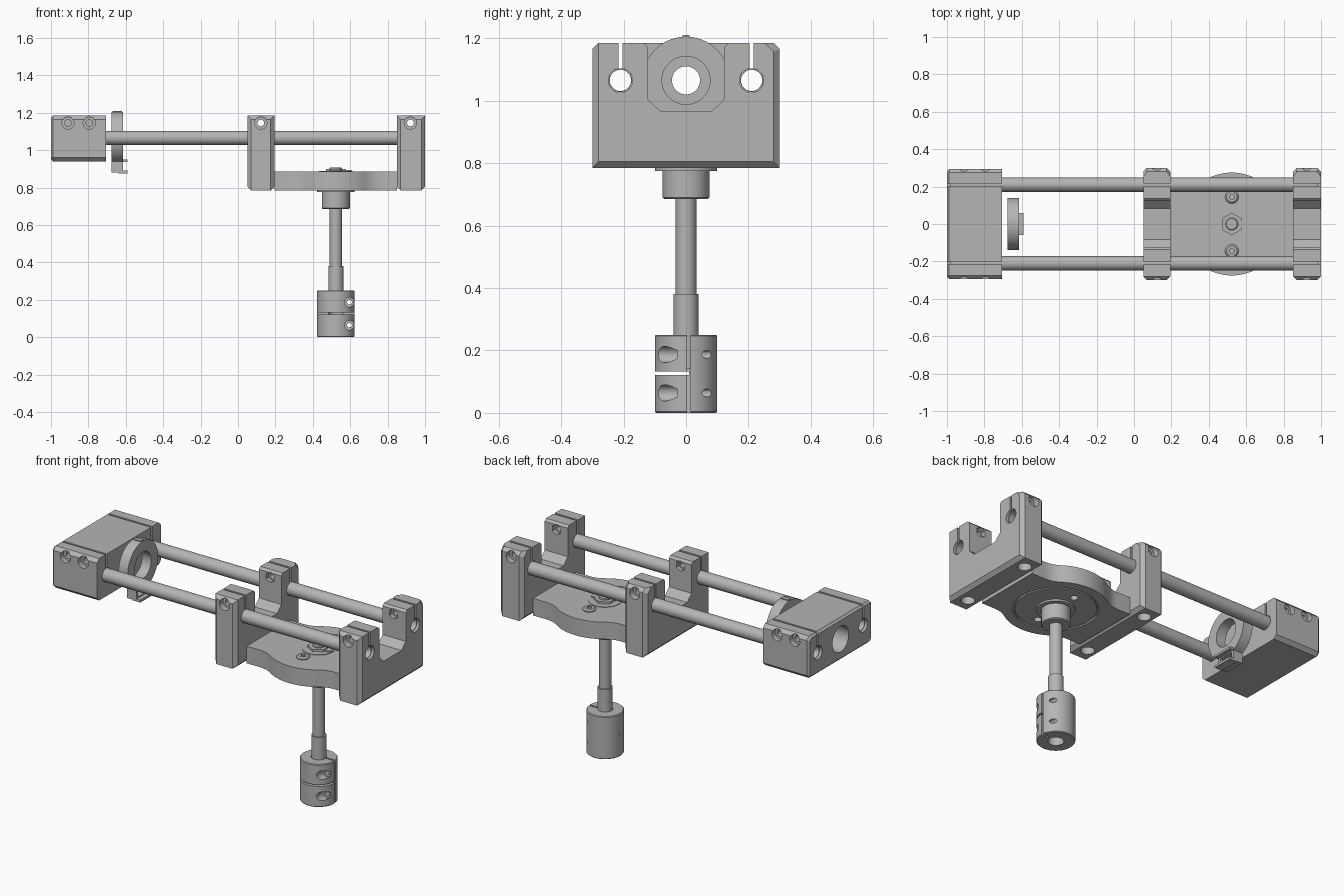
import bpy, bmesh, math
from mathutils import Vector

if "Cube" in bpy.data.objects:
    bpy.data.objects.remove(bpy.data.objects["Cube"])

grey = bpy.data.materials.new("machined_grey")
grey.diffuse_color = (0.46, 0.46, 0.46, 1)
grey.use_nodes = True
grey.node_tree.nodes["Principled BSDF"].inputs["Base Color"].default_value = grey.diffuse_color

# maps (u, v, w) to xyz, with w running along the given axis
MAP = {'x': lambda u, v, w: (w, u, v),
       'y': lambda u, v, w: (u, w, v),
       'z': lambda u, v, w: (u, v, w)}


def prism(name, pts, axis, a, b, chamfer=0, pick=None):
    """Extrude a flat outline along an axis; chamfer edges chosen by pick."""
    bm = bmesh.new()
    lo = [bm.verts.new(MAP[axis](u, v, a)) for u, v in pts]
    hi = [bm.verts.new(MAP[axis](u, v, b)) for u, v in pts]
    bm.faces.new(lo)
    bm.faces.new(hi)
    n = len(pts)
    for i in range(n):
        j = (i + 1) % n
        bm.faces.new((lo[i], lo[j], hi[j], hi[i]))
    bmesh.ops.recalc_face_normals(bm, faces=bm.faces)
    if chamfer:
        edges = [e for e in bm.edges if pick(e.verts[0].co, e.verts[1].co)]
        bmesh.ops.bevel(bm, geom=edges, offset=chamfer, segments=1,
                        affect='EDGES', profile=0.5)
    me = bpy.data.meshes.new(name)
    bm.to_mesh(me)
    bm.free()
    me.materials.append(grey)
    ob = bpy.data.objects.new(name, me)
    bpy.context.collection.objects.link(ob)
    return ob


def cyl(name, axis, u, v, r, a, b, n=48, chamfer=0):
    pts = [(u + r * math.cos(2 * math.pi * (i + .5) / n),
            v + r * math.sin(2 * math.pi * (i + .5) / n)) for i in range(n)]
    k = 'xyz'.index(axis)
    return prism(name, pts, axis, a, b, chamfer, lambda p, q: abs(p[k] - q[k]) < 1e-6)


def box(name, x0, x1, y0, y1, z0, z1):
    return prism(name, [(x0, y0), (x1, y0), (x1, y1), (x0, y1)], 'z', z0, z1)


def activate(ob):
    bpy.ops.object.select_all(action='DESELECT')
    ob.select_set(True)
    bpy.context.view_layer.objects.active = ob


def cut(ob, cutters, op='DIFFERENCE'):
    activate(ob)
    for c in cutters:
        m = ob.modifiers.new("cut", 'BOOLEAN')
        m.operation, m.solver, m.object = op, 'EXACT', c
        bpy.ops.object.modifier_apply(modifier=m.name)
        bpy.data.objects.remove(c)
    return ob


ROD_Y, ROD_Z, ROD_R = 0.21, 1.065, 0.038
TOP = 1.185


def clamp_cuts(x0, x1, screws):
    """Rod bores, clamp slots and clamp screw holes for both rods."""
    out = []
    for s in (-1, 1):
        y = s * ROD_Y
        out.append(cyl("c", 'x', y, ROD_Z, ROD_R + .001, x0 - .1, x1 + .1))
        out.append(box("c", x0 - .1, x1 + .1, y - .006, y + .006, ROD_Z, TOP + .1))
        for sx in screws:
            out.append(cyl("c", 'y', sx, 1.145, .033, *sorted((s * .265, s * .4)), n=32))
            out.append(cyl("c", 'y', sx, 1.145, .018, *sorted((s * .11, s * .3)), n=24))
    return out


# end block with stepped centre bore
pts = [(-.295, .96), (-.275, .94), (.275, .94), (.295, .96),
       (.295, TOP - .02), (.275, TOP), (-.275, TOP), (-.295, TOP - .02)]
end_block = prism("end_block", pts, 'x', -1, -.705, .012,
                  lambda p, q: p.x == q.x == -1)
cut(end_block, clamp_cuts(-1, -.705, (-.91, -.795)) + [
    cyl("c", 'x', 0, ROD_Z, .045, -1.1, -.6),
    cyl("c", 'x', 0, ROD_Z, .075, -1.1, -.88)])

# two U-shaped uprights of the carriage
half = [(.3, .785), (.3, TOP - .02), (.28, TOP), (.135, TOP), (.122, TOP - .013),
        (.122, 1.005), (.083, .967)]
outline = half + [(-y, z) for y, z in reversed(half)]
for name, x0, x1, sx in (("inner_upright", .05, .195, .122),
                         ("outer_upright", .85, 1.0, .922)):
    up = prism(name, outline, 'x', x0, x1, .02,
               lambda p, q: p.x == q.x and abs(p.y) > .29 and abs(q.y) > .27)
    cuts = clamp_cuts(x0, x1, (sx,))
    for s in (-1, 1):
        cuts.append(cyl("c", 'y', sx, 1.145, .03, *sorted((s * .1, s * .145)), n=6))
        cuts.append(cyl("c", 'z', sx, s * .225, .036, .7, .9, n=32))
    cut(up, cuts)

# carriage plate: round bulge blended into straight sides
CX, R, W, F = .523, .275, .2, .15
d = math.sqrt((R + F) ** 2 - (W + F) ** 2)
ang = math.atan2(W + F, d)
quarter = [(.327, W)]
for i in range(9):
    t = -math.pi / 2 - (math.pi / 2 - ang) * i / 8
    quarter.append((d + F * math.cos(t), W + F + F * math.sin(t)))
for i in range(1, 13):
    t = ang + (math.pi / 2 - ang) * i / 12
    quarter.append((R * math.cos(t), R * math.sin(t)))
upper = quarter + [(-x, y) for x, y in reversed(quarter[:-1])]
pts = [(CX + x, y) for x, y in upper] + [(CX + x, -y) for x, y in reversed(upper)]
plate = prism("carriage_plate", pts, 'z', .785, .885)
groove = cut(cyl("c", 'z', CX, 0, .22, .7, .795, 64), [cyl("c", 'z', CX, 0, .21, .6, .9, 64)])
cut(plate, [groove] + [cyl("c", 'z', CX, s * .145, .02, .7, .83, 24) for s in (-1, 1)])

# guide rods (hollow)
for name, s in (("front_rod", -1), ("back_rod", 1)):
    rod = cyl(name, 'x', s * ROD_Y, ROD_Z, ROD_R, -.985, .985)
    cut(rod, [cyl("c", 'x', s * ROD_Y, ROD_Z, .034, -1.1, 1.1)])

# collar ring with top lug and forked foot
ring = cyl("collar_ring", 'x', 0, ROD_Z, .14, -.675, -.615, 64)
cut(ring, [box("c", -.675, -.615, -.06, .06, .88, .97),
           box("c", -.67, -.62, -.012, .012, 1.19, 1.21)], 'UNION')
cut(ring, [cyl("c", 'x', 0, ROD_Z, .077, -.8, -.5),
           box("c", -.65, -.5, -.045, .045, .897, .93)])
box("collar_foot_lower", -.64, -.59, -.06, .06, .876, .89)
box("collar_foot_upper", -.64, -.59, -.06, .06, .937, .95)

# plate screws with socket heads
for name, s in (("front_screw", -1), ("back_screw", 1)):
    scr = cyl(name, 'z', CX, s * .145, .036, .88, .9, 32, .008)
    cut(scr, [cyl("c", 'z', CX, s * .145, .015, .89, 1, 6)])

# nut and washer on the shaft
cyl("washer", 'z', CX, 0, .09, .88, .888)
cyl("shaft_nut", 'z', CX, 0, .06, .885, .9, 6)
cyl("nut_pin", 'z', CX + .065, 0, .02, .885, .895, 24)

# hub, flange and stepped drive shaft
cyl("hub_flange", 'z', CX, 0, .1, .775, .79)
hub = cyl("hub", 'z', CX, 0, .075, .685, .785, 48, .005)
cyl("drive_shaft", 'z', CX, 0, .033, .37, .908, 48, .004)
cyl("shaft_sleeve", 'z', CX, 0, .04, .14, .38)

# clamp coupling: bore, side slot, half-depth groove, clamp screws
coupling = cyl("shaft_coupling", 'z', CX, 0, .1, 0, .25, 64, .004)
cuts = [cyl("c", 'z', CX, 0, .041, -.1, .3),
        box("c", CX, .7, .004, .014, -.1, .3),
        box("c", .3, .7, -.2, .01, .122, .132)]
for z in (.064, .187):
    cuts.append(cyl("c", 'y', CX + .073, z, .026, -.2, -.028, 32))
    cuts.append(cyl("c", 'y', CX + .073, z, .013, -.2, .2, 24))
cut(coupling, cuts)

# smooth round surfaces, keep machined edges sharp
for ob in list(bpy.context.scene.objects):
    activate(ob)
    bpy.ops.object.shade_smooth_by_angle(angle=math.radians(25))
